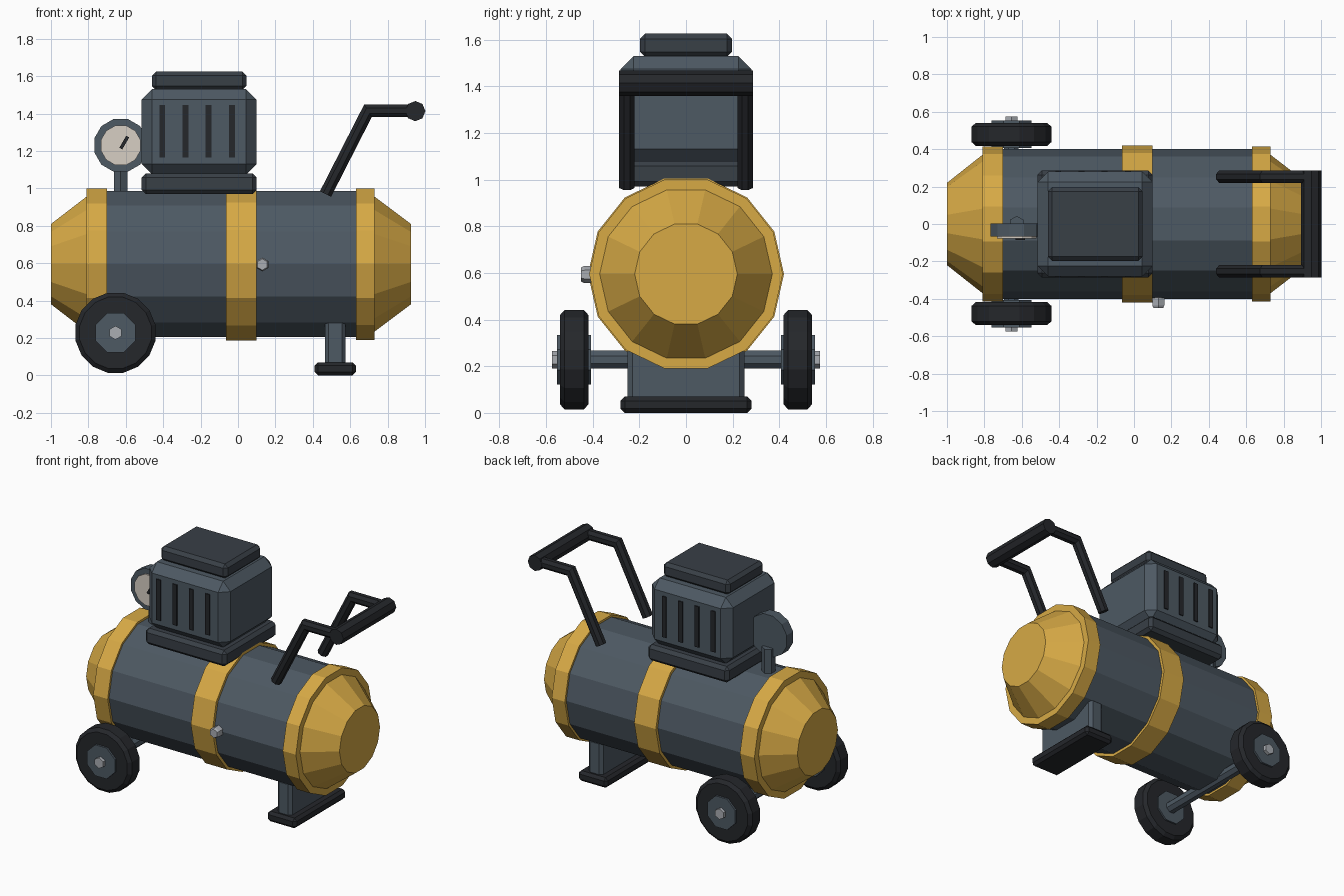
import bpy, bmesh, math
from mathutils import Vector

if "Cube" in bpy.data.objects:
    bpy.data.objects.remove(bpy.data.objects["Cube"])


def material(name, rgb):
    m = bpy.data.materials.new(name)
    m.diffuse_color = (*rgb, 1)
    m.use_nodes = True
    m.node_tree.nodes["Principled BSDF"].inputs["Base Color"].default_value = m.diffuse_color
    return m


YELLOW = material("yellow_paint", (0.68, 0.40, 0.06))
SLATE = material("slate_paint", (0.075, 0.10, 0.125))
DARK = material("dark_slate", (0.04, 0.05, 0.062))
BLACK = material("black_rubber", (0.018, 0.02, 0.024))
STEEL = material("steel", (0.40, 0.42, 0.45))
IVORY = material("gauge_ivory", (0.68, 0.62, 0.55))


def finish(name, bm, mat):
    bmesh.ops.recalc_face_normals(bm, faces=bm.faces[:])
    me = bpy.data.meshes.new(name)
    bm.to_mesh(me)
    bm.free()
    me.materials.append(mat)
    ob = bpy.data.objects.new(name, me)
    bpy.context.collection.objects.link(ob)
    return ob


def skin(name, rings, mat):
    """Join rings of points into a closed solid."""
    bm = bmesh.new()
    vr = [[bm.verts.new(p) for p in ring] for ring in rings]
    n = len(vr[0])
    for a, b in zip(vr, vr[1:]):
        for i in range(n):
            j = (i + 1) % n
            bm.faces.new((a[i], a[j], b[j], b[i]))
    bm.faces.new(vr[0])
    bm.faces.new(vr[-1])
    return finish(name, bm, mat)


def lathe(name, axis, centre, profile, sides, mat, phase=0.0):
    """Turn (position, radius) pairs about an axis; phase is in side steps."""
    u, v, w = {"x": ((0, 1, 0), (0, 0, 1), (1, 0, 0)),
               "y": ((1, 0, 0), (0, 0, 1), (0, 1, 0)),
               "z": ((1, 0, 0), (0, 1, 0), (0, 0, 1))}[axis]
    u, v, w, c = Vector(u), Vector(v), Vector(w), Vector(centre)
    angles = [(i + phase) * math.tau / sides for i in range(sides)]
    rings = [[c + w * t + (u * math.cos(a) + v * math.sin(a)) * r for a in angles]
             for t, r in profile]
    return skin(name, rings, mat)


def box(name, lo, hi, mat, bevel=0.0):
    bm = bmesh.new()
    bmesh.ops.create_cube(bm, size=1)
    for v in bm.verts:
        v.co = [(l + h) / 2 + c * (h - l) for l, h, c in zip(lo, hi, v.co)]
    if bevel:
        bmesh.ops.bevel(bm, geom=bm.edges[:], offset=bevel, segments=1,
                        affect="EDGES", profile=0.5)
    return finish(name, bm, mat)


def tube(name, y, path, r, sides, mat):
    """Mitred tube along an (x, z) path at a fixed y."""
    pts = [Vector((x, y, z)) for x, z in path]
    rings = []
    for i, p in enumerate(pts):
        d0 = (p - pts[i - 1]).normalized() if i else None
        d1 = (pts[i + 1] - p).normalized() if i < len(pts) - 1 else None
        d0, d1 = d0 or d1, d1 or d0
        t = (d0 + d1).normalized()
        n = Vector((-t.z, 0, t.x)) / t.dot(d0)
        rings.append([p + (Vector((0, 1, 0)) * math.cos(a) + n * math.sin(a)) * r
                      for a in [(k + 0.5) * math.tau / sides for k in range(sides)]])
    return skin(name, rings, mat)


# Tank with end caps and bands
C = (0, 0, 0.595)
lathe("tank_shell", "x", C, [(-0.72, 0.40), (0.65, 0.40)], 14, SLATE)
lathe("left_end_cap", "x", C,
      [(-1.0, 0.22), (-0.81, 0.37), (-0.81, 0.415), (-0.70, 0.415)], 14, YELLOW)
lathe("right_end_cap", "x", C,
      [(0.63, 0.415), (0.73, 0.415), (0.73, 0.37), (0.925, 0.22)], 14, YELLOW)
lathe("middle_band", "x", C, [(-0.065, 0.42), (0.10, 0.42)], 14, YELLOW)
lathe("drain_bolt", "y", (0.13, 0, 0.593), [(-0.45, 0.03), (-0.435, 0.037), (-0.38, 0.037)],
      6, STEEL, 0.5)

# Wheels and axle
lathe("axle", "y", (-0.655, 0, 0.228), [(-0.5, 0.042), (0.5, 0.042)], 8, SLATE, 0.5)
for side, s in (("front", -1), ("back", 1)):
    W = (-0.655, 0, 0.228)
    lathe(side + "_tyre", "y", W, [(s * t, r) for t, r in
          ((0.418, 0.195), (0.438, 0.218), (0.52, 0.218), (0.54, 0.195))], 16, BLACK, 0.5)
    lathe(side + "_hub", "y", W, [(s * 0.407, 0.115), (s * 0.553, 0.115)], 8, SLATE, 0.5)
    lathe(side + "_wheel_bolt", "y", W, [(s * 0.54, 0.037), (s * 0.575, 0.037)],
          6, STEEL, 0.5)

# Support foot
box("foot_column", (0.465, -0.25, 0.04), (0.575, 0.25, 0.30), SLATE, 0.02)
box("foot_pad", (0.41, -0.28, 0.0), (0.63, 0.28, 0.07), BLACK, 0.018)

# Motor housing with vents
box("motor_base", (-0.515, -0.285, 0.97), (0.10, 0.285, 1.08), DARK, 0.022)
box("motor_housing", (-0.515, -0.28, 1.075), (0.10, 0.28, 1.53), SLATE, 0.056)
box("motor_cap", (-0.46, -0.197, 1.525), (0.045, 0.197, 1.625), DARK, 0.022)
for i in range(4):
    x = -0.405 + 0.124 * i
    for side, s in (("front", -1), ("back", 1)):
        ys = sorted((s * 0.26, s * 0.287))
        box(f"{side}_vent_{i + 1}", (x - 0.016, ys[0], 1.165),
            (x + 0.016, ys[1], 1.445), BLACK)

# Pressure gauge
G = (-0.627, 0, 1.23)
lathe("gauge_stem", "z", (-0.627, 0, 0), [(0.95, 0.043), (1.15, 0.043)], 6, SLATE, 0.5)
lathe("gauge_case", "y", G, [(-0.066, 0.146), (0.004, 0.146)], 12, SLATE, 0.5)
lathe("gauge_face", "y", G, [(-0.077, 0.11), (-0.05, 0.11)], 12, IVORY, 0.5)
needle = box("gauge_needle", (-0.009, -0.006, -0.037), (0.009, 0.006, 0.037), BLACK)
needle.location = (-0.608, -0.08, 1.245)
needle.rotation_euler = (0, math.radians(30), 0)

# Push handle
for side, s in (("front", -1), ("back", 1)):
    tube(side + "_handle_tube", s * 0.253,
         [(0.468, 0.97), (0.695, 1.415), (0.95, 1.415)], 0.036, 8, BLACK)
lathe("handle_grip", "y", (0.948, 0, 1.413), [(-0.287, 0.054), (0.287, 0.054)], 8, BLACK)
